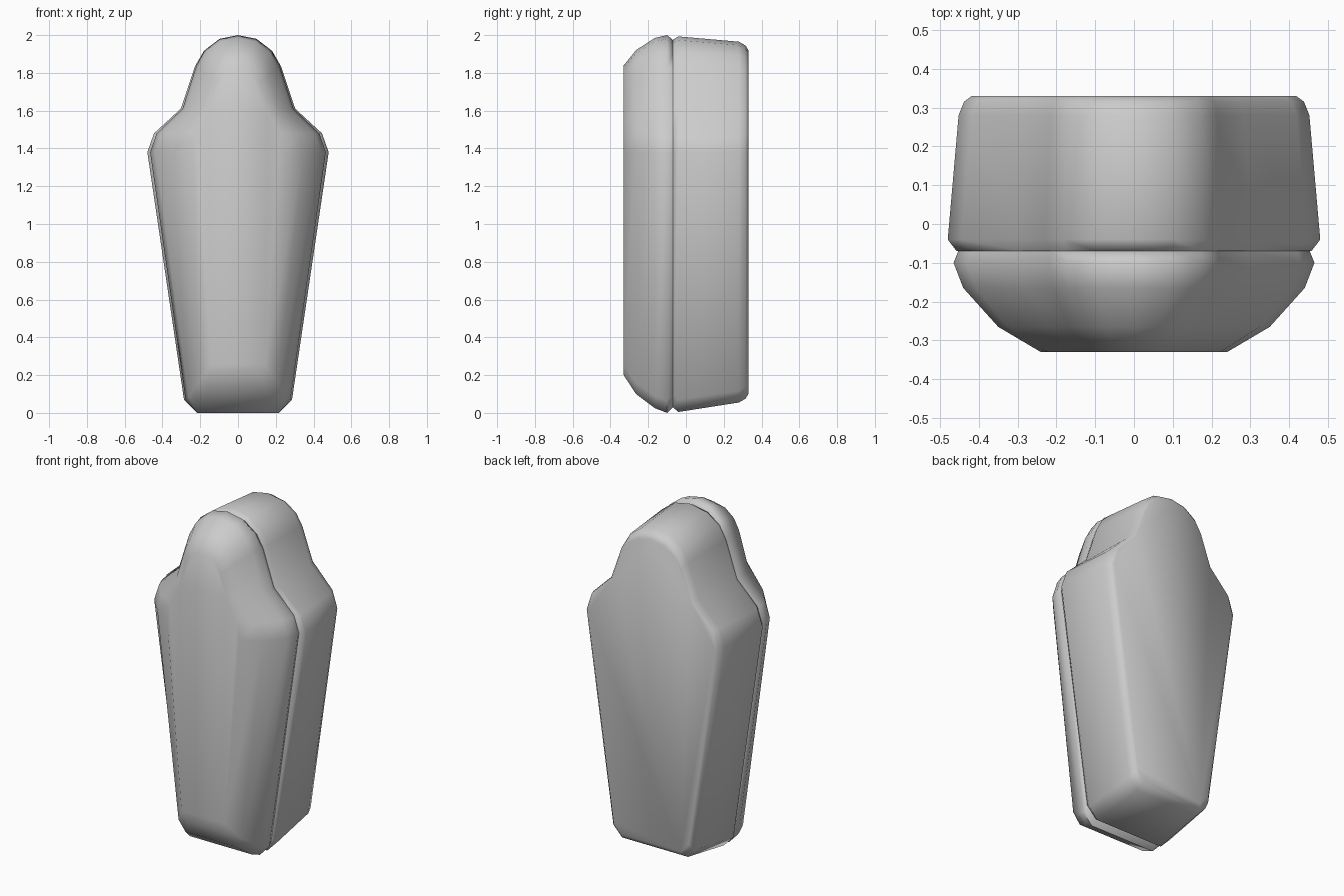
import bpy, bmesh, math

if "Cube" in bpy.data.objects:
    bpy.data.objects.remove(bpy.data.objects["Cube"])

# Right half of the coffin outline (x, z), bottom to top; x is relative to a 0.475 shoulder
HALF = [(0.22, 0.0), (0.283, 0.065), (0.475, 1.38), (0.44, 1.48), (0.30, 1.61),
        (0.225, 1.84), (0.18, 1.92), (0.10, 1.98), (0.0, 2.0)]
NECK, SHOULDER = 1.61, 1.38


def outline(width, bottom, top):
    """Outline scaled to a half width, with only its foot and head ends moved in z."""
    pts = []
    for x, z in HALF:
        if z > NECK:
            z = NECK + (z - NECK) * (top - NECK) / (2.0 - NECK)
        elif z < SHOULDER:
            z = SHOULDER - (SHOULDER - z) * (SHOULDER - bottom) / SHOULDER
        pts.append((x * width / 0.475, z))
    return pts + [(-x, z) for x, z in reversed(pts[:-1])]


def shell(name, levels):
    """Loft the outline through (y, half width, bottom z, top z) levels, front to back."""
    bm = bmesh.new()
    rings = [[bm.verts.new((x, y, z)) for x, z in outline(w, b, t)]
             for y, w, b, t in levels]
    for r0, r1 in zip(rings, rings[1:]):
        n = len(r0)
        for i in range(n):
            j = (i + 1) % n
            bm.faces.new((r0[i], r0[j], r1[j], r1[i]))
    bm.faces.new(rings[0])
    bm.faces.new(rings[-1])
    bmesh.ops.recalc_face_normals(bm, faces=bm.faces)
    mesh = bpy.data.meshes.new(name)
    bm.to_mesh(mesh)
    bm.free()
    ob = bpy.data.objects.new(name, mesh)
    bpy.context.collection.objects.link(ob)
    bpy.ops.object.select_all(action='DESELECT')
    ob.select_set(True)
    bpy.context.view_layer.objects.active = ob
    bpy.ops.object.shade_smooth_by_angle(angle=math.radians(60))
    return ob


# Domed front lid
shell("lid", [(-0.33, 0.24, 0.20, 1.84), (-0.265, 0.35, 0.10, 1.92),
              (-0.165, 0.44, 0.025, 1.985), (-0.10, 0.465, 0.0, 2.0),
              (-0.07, 0.453, 0.03, 1.975)])

# Deep rear box
shell("box", [(-0.07, 0.457, 0.03, 1.975), (-0.04, 0.48, 0.005, 1.993),
              (0.28, 0.452, 0.055, 1.965), (0.315, 0.438, 0.075, 1.945),
              (0.33, 0.418, 0.10, 1.92)])
